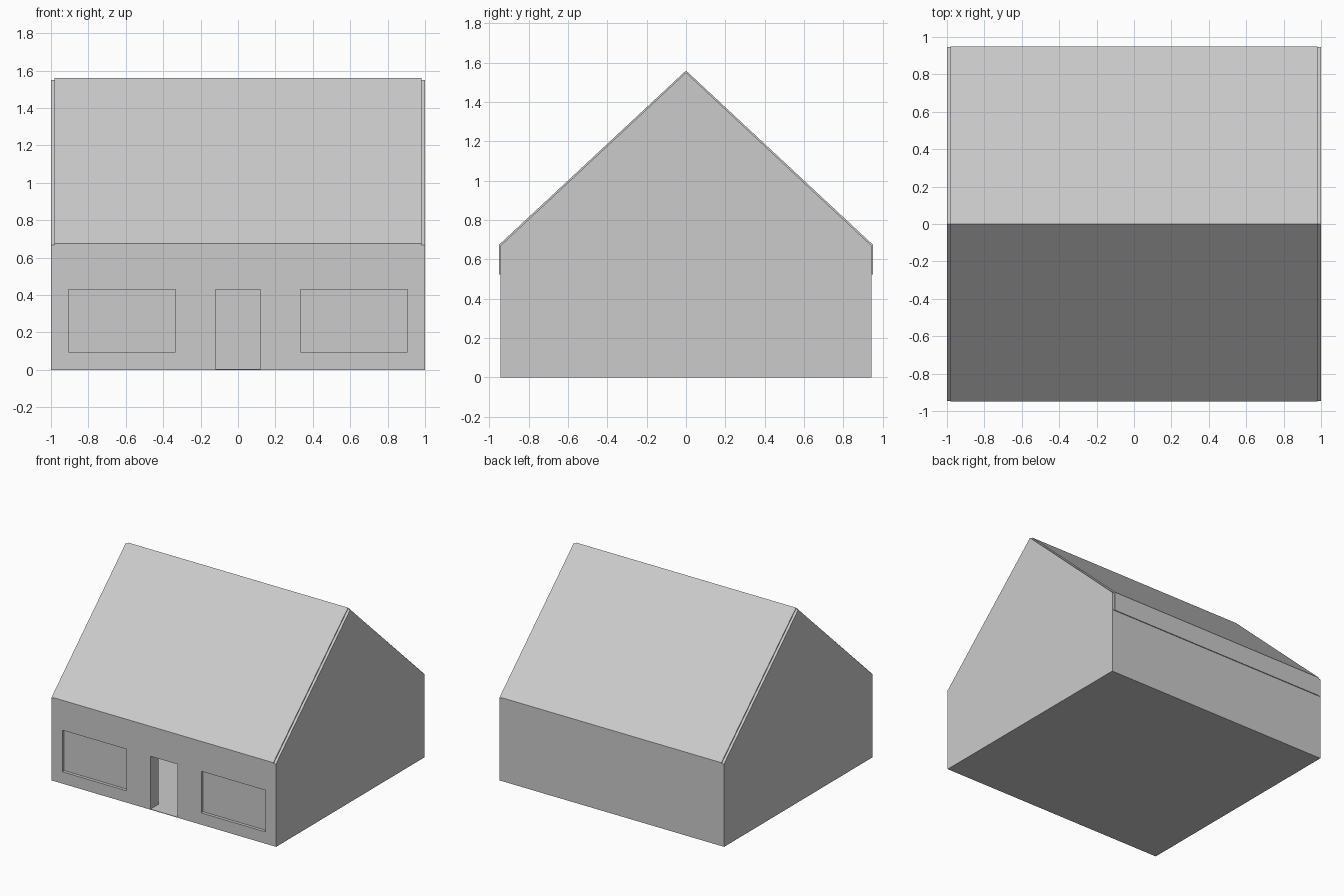
import bpy, bmesh

if "Cube" in bpy.data.objects:
    bpy.data.objects.remove(bpy.data.objects["Cube"])


def new_object(name, bm):
    bmesh.ops.recalc_face_normals(bm, faces=bm.faces)
    mesh = bpy.data.meshes.new(name)
    bm.to_mesh(mesh)
    bm.free()
    obj = bpy.data.objects.new(name, mesh)
    bpy.context.collection.objects.link(obj)
    return obj


def box(name, lo, hi):
    bm = bmesh.new()
    bmesh.ops.create_cube(bm, size=1)
    for v in bm.verts:
        v.co = [(a + b) / 2 + c * (b - a) for a, b, c in zip(lo, hi, v.co)]
    return new_object(name, bm)


def gable_prism(name, x0, x1, half_y, base, eave, ridge):
    """House-shaped profile in y/z, extruded along x."""
    profile = [(-half_y, base), (half_y, base), (half_y, eave), (0, ridge), (-half_y, eave)]
    bm = bmesh.new()
    face = bm.faces.new([bm.verts.new((x0, y, z)) for y, z in profile])
    ext = bmesh.ops.extrude_face_region(bm, geom=[face])
    for v in ext["geom"]:
        if isinstance(v, bmesh.types.BMVert):
            v.co.x = x1
    return new_object(name, bm)


def cut(target, cutter):
    cutter.hide_render = True
    cutter.display_type = 'WIRE'
    mod = target.modifiers.new(cutter.name, 'BOOLEAN')
    mod.operation = 'DIFFERENCE'
    mod.solver = 'EXACT'
    mod.object = cutter
    bpy.context.view_layer.objects.active = target
    bpy.ops.object.modifier_apply(modifier=mod.name)
    bpy.data.objects.remove(cutter)


W, D, H, T = 1.0, 0.943, 0.523, 0.10   # half width, half depth, wall height, thickness

# Hollow ground-floor walls with a doorway and shallow window recesses
walls = box("walls", (-W, -D, 0), (W, D, H))
cut(walls, box("room_cutter", (-W + T, -D + T, -0.1), (W - T, D - T, H + 0.1)))
cut(walls, box("door_cutter", (-0.12, -D - 0.1, -0.1), (0.12, -D + T + 0.05, 0.43)))
for side in (-1, 1):
    xs = sorted((side * 0.333, side * 0.905))
    cut(walls, box("window_cutter", (xs[0], -D - 0.1, 0.095), (xs[1], -D + 0.025, 0.43)))

# Floor filling the room and the doorway
box("floor", (-W + T, -D + T, 0), (W - T, D - T, 0.004))
box("door_sill", (-0.12, -D, 0), (0.12, -D + T, 0.004))

# Roof block with fascia, overhanging the walls slightly at front and back
gable_prism("roof", -0.98, 0.98, 0.95, H, 0.675, 1.56)

# Thin gable panels closing both ends, just below the roof surface
for side, name in ((-1, "left_gable"), (1, "right_gable")):
    gable_prism(name, side * 0.98, side * W, 0.946, H, 0.667, 1.55)
